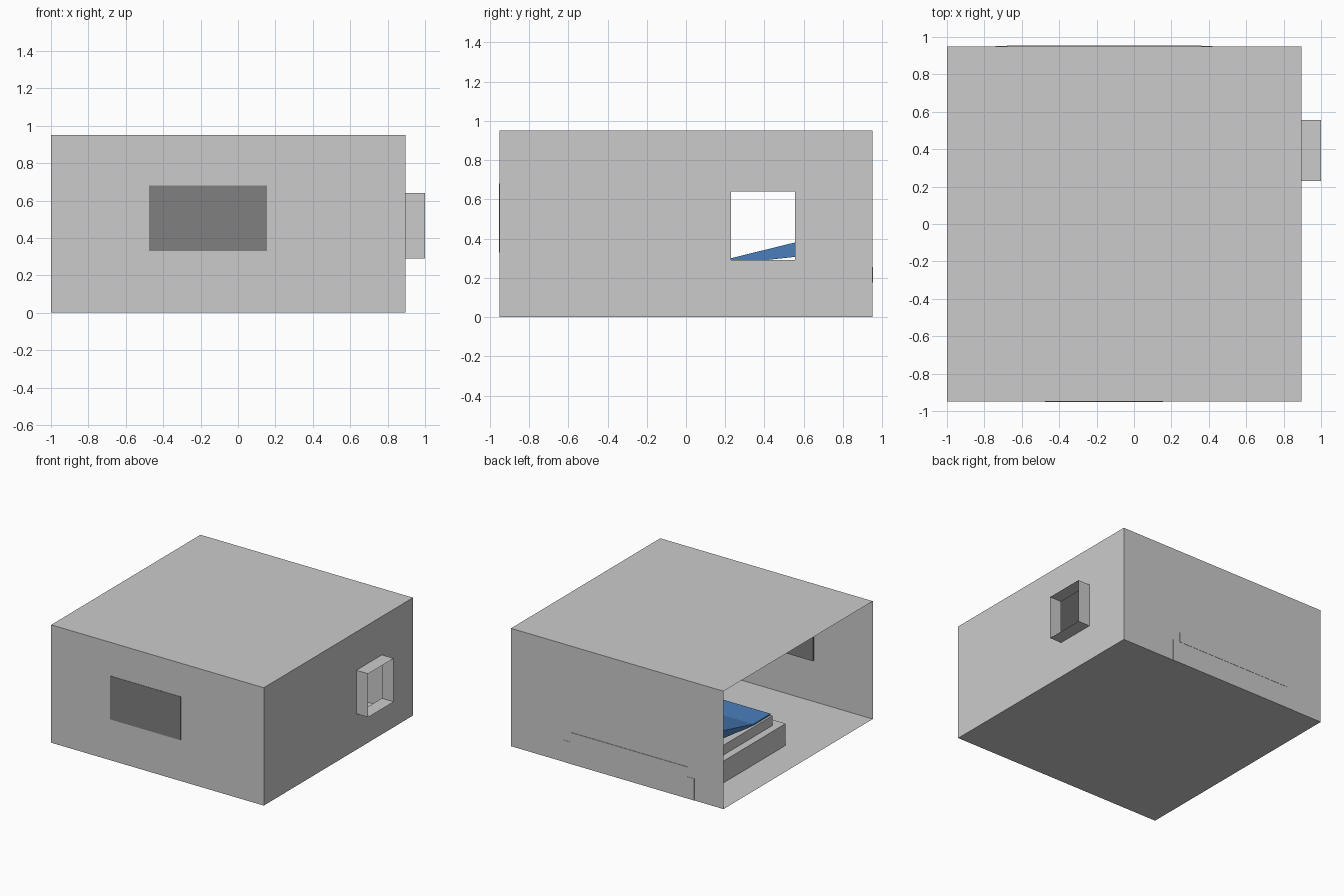
import bpy, bmesh

if "Cube" in bpy.data.objects:
    bpy.data.objects.remove(bpy.data.objects["Cube"])


def material(name, rgb):
    m = bpy.data.materials.new(name)
    m.diffuse_color = (*rgb, 1)
    m.use_nodes = True
    m.node_tree.nodes["Principled BSDF"].inputs["Base Color"].default_value = m.diffuse_color
    return m


def add(name, verts, faces, mat=None, solid=True):
    me = bpy.data.meshes.new(name)
    me.from_pydata(verts, [], faces)
    if solid:
        bm = bmesh.new()
        bm.from_mesh(me)
        bmesh.ops.recalc_face_normals(bm, faces=bm.faces)
        bm.to_mesh(me)
        bm.free()
    ob = bpy.data.objects.new(name, me)
    bpy.context.collection.objects.link(ob)
    if mat:
        me.materials.append(mat)
    return ob


def prism(name, profile, x0, x1, mat=None):
    """Extrude a (y, z) profile along x."""
    n = len(profile)
    verts = [(x, y, z) for x in (x0, x1) for y, z in profile]
    faces = [tuple(range(n)), tuple(range(n, 2 * n))]
    faces += [(i, (i + 1) % n, n + (i + 1) % n, n + i) for i in range(n)]
    return add(name, verts, faces, mat)


def box(name, x, y, z, mat=None):
    return prism(name, [(y[0], z[0]), (y[1], z[0]), (y[1], z[1]), (y[0], z[1])], *x, mat)


def ring(x, y, z):
    return [(x, y[0], z[0]), (x, y[1], z[0]), (x, y[1], z[1]), (x, y[0], z[1])]


blue = material("blue_cloth", (0.07, 0.21, 0.5))
black = material("black_screen", (0.215, 0.215, 0.215))

# Paper-thin room shell, open on the left; window sleeve pushed out of the right wall
Y, Z = (-0.95, 0.95), (0, 0.95)
wy, wz = (0.23, 0.555), (0.29, 0.64)
verts = ring(-1, Y, Z) + ring(0.895, Y, Z) + ring(0.895, wy, wz) + ring(1, wy, wz)
faces = [(a + i, a + (i + 1) % 4, a + 4 + (i + 1) % 4, a + 4 + i)
         for a in (0, 4, 8) for i in range(4)]
add("room_shell", verts, faces).data.flip_normals()

# Wall screen, set through the front wall
box("wall_screen", (-0.475, 0.155), (-0.953, -0.938), (0.33, 0.68), black)

# Bed base and mattress, reaching just through the back wall
box("bed_base", (-0.74, 0.42), (-0.212, 0.952), (0, 0.176))
box("mattress", (-0.68, 0.36), (-0.13, 0.954), (0.176, 0.255))

# Blanket: flat at the foot, rising and thickening toward the head
prism("blanket", [(-0.13, 0.255), (-0.13, 0.266), (0.09, 0.266),
                  (0.9, 0.465), (0.9, 0.345), (0.09, 0.2555)], -0.663, 0.343, blue)
